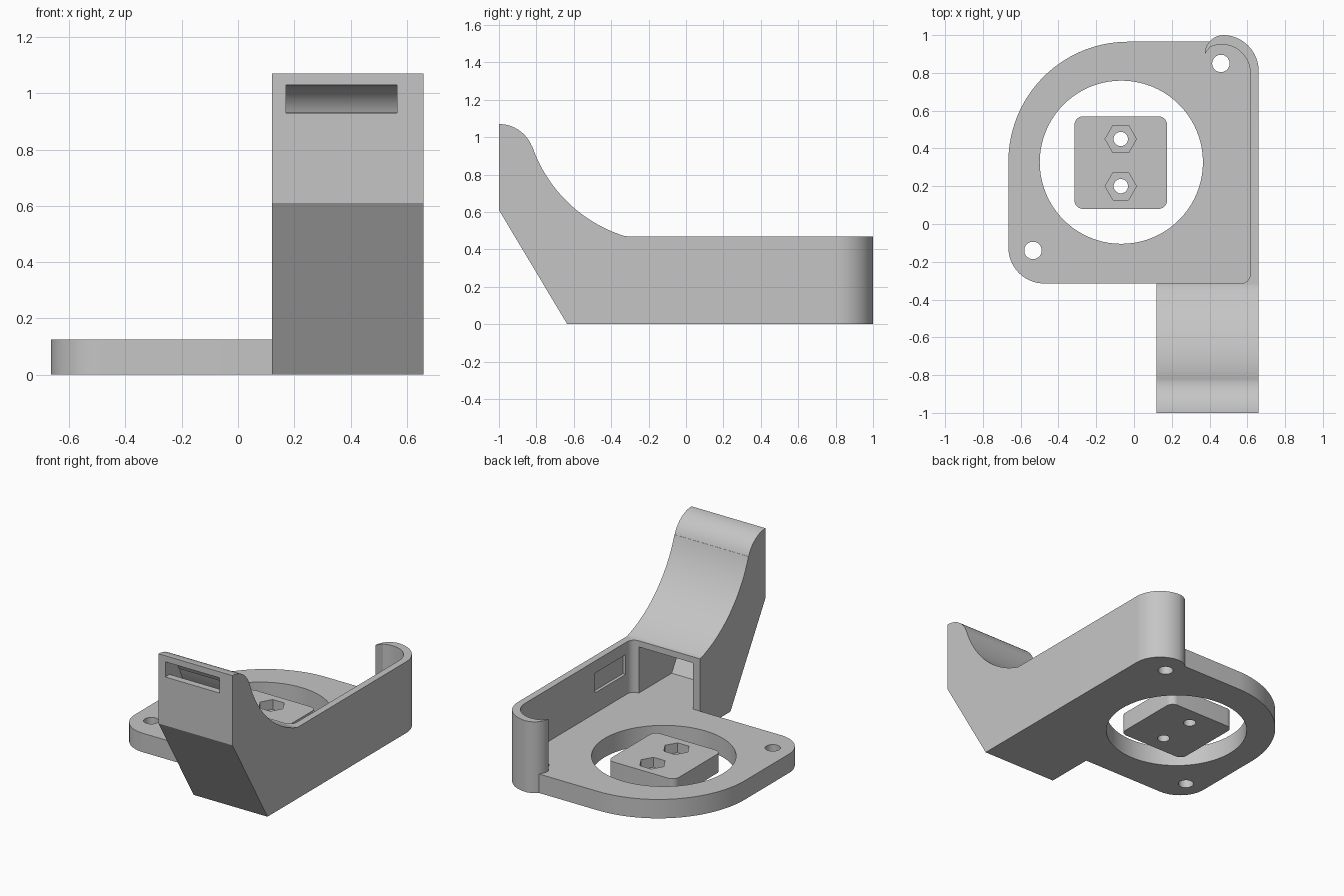
import bpy
import bmesh
from math import sin, cos, radians
from mathutils import Vector

cube = bpy.data.objects.get("Cube")
if cube:
    bpy.data.objects.remove(cube, do_unlink=True)

grey = bpy.data.materials.new("plain grey")
grey.use_nodes = True
grey.diffuse_color = (0.56, 0.56, 0.56, 1)
grey.node_tree.nodes["Principled BSDF"].inputs["Base Color"].default_value = grey.diffuse_color


def arc(cx, cy, r, start, end, steps=20):
    """Points along a circular arc, angles in degrees."""
    angles = [radians(start + (end - start) * i / steps) for i in range(steps + 1)]
    return [(cx + r * cos(a), cy + r * sin(a)) for a in angles]


def circle(cx, cy, r, steps=48):
    return arc(cx, cy, r, 0, 360, steps)[:-1]


def prism(name, outline, low, high, axis="z"):
    """Extrude an outline: xy outline along z, or yz outline along x."""
    bm = bmesh.new()
    place = (lambda p: (p[0], p[1], low)) if axis == "z" else (lambda p: (low, p[0], p[1]))
    face = bm.faces.new([bm.verts.new(place(p)) for p in outline])
    shift = Vector((0, 0, high - low)) if axis == "z" else Vector((high - low, 0, 0))
    made = bmesh.ops.extrude_face_region(bm, geom=[face])["geom"]
    bmesh.ops.translate(bm, vec=shift, verts=[v for v in made if isinstance(v, bmesh.types.BMVert)])
    bmesh.ops.recalc_face_normals(bm, faces=bm.faces)
    mesh = bpy.data.meshes.new(name)
    bm.to_mesh(mesh)
    bm.free()
    mesh.materials.append(grey)
    obj = bpy.data.objects.new(name, mesh)
    bpy.context.collection.objects.link(obj)
    return obj


def combine(target, tool, operation):
    """Apply a boolean and discard the tool."""
    tool.hide_render = True
    mod = target.modifiers.new("combine", "BOOLEAN")
    mod.object = tool
    mod.operation = operation
    mod.solver = "EXACT"
    bpy.context.view_layer.objects.active = target
    bpy.ops.object.modifier_apply(modifier=mod.name)
    bpy.data.objects.remove(tool, do_unlink=True)


def finish(obj):
    bpy.ops.object.select_all(action="DESELECT")
    obj.select_set(True)
    bpy.context.view_layer.objects.active = obj
    bpy.ops.object.shade_smooth_by_angle(angle=radians(25))


PLATE = 0.125   # plate thickness
WALL = 0.47     # side wall height
EDGE = -0.315   # front edge of the plate

# Base plate with one large and two small rounded corners
bracket = prism("duct_bracket", (
    [(0.2, EDGE), (0.2, -0.4), (0.64, -0.4)]
    + arc(0.465, 0.8, 0.165, 0, 90)
    + arc(-0.03, 0.33, 0.635, 90, 180, 40)
    + arc(-0.475, -0.125, 0.19, 180, 270)), 0, PLATE)

# Side wall that curls into a tapered hook at the back
wall = prism("side_wall", (
    [(0.66, -0.32)]
    + arc(0.47, 0.81, 0.19, 0, 90)
    + arc(0.475, 0.9, 0.1, 90, 180)[1:]
    + arc(0.465, 0.8, 0.15, 115, 0)
    + arc(0.565, -0.265, 0.05, 0, -90, 10)
    + [(0.565, -0.32)]), 0, WALL)

# Rising arm: concave back, rounded top, slanted underside
arm = prism("duct_arm", (
    [(EDGE, 0), (EDGE, WALL)]
    + arc(-0.1, 1.2, 0.764, 252.8, 199, 32)
    + arc(-1, 0.88, 0.19, 22, 90, 16)
    + [(-1, 0.61), (-0.635, 0)]), 0.12, 0.66, "x")

combine(bracket, arm, "UNION")
combine(bracket, wall, "UNION")

# Hollow air channel from the plate side to the front slot
channel = prism("channel_cutter", (
    [(-0.3, PLATE)]
    + arc(-0.1, 1.2, 0.8, 255.5, 199.5, 32)
    + arc(-1, 0.88, 0.15, 20, 90, 16)
    + [(-1.05, 1.03), (-1.05, 0.93), (-0.955, 0.93), (-0.955, 0.62), (-0.658, PLATE)]),
    0.17, 0.565, "x")
combine(bracket, channel, "DIFFERENCE")

# Shallow recess on the inside of the side wall
recess = prism("recess_cutter", [(-0.25, 0.26), (0.07, 0.26), (0.07, 0.39), (-0.25, 0.39)],
               0.59, 0.635, "x")
combine(bracket, recess, "DIFFERENCE")

# Large opening and two screw holes
for x, y, r in ((-0.067, 0.327, 0.432), (0.46, 0.85, 0.046), (-0.535, -0.14, 0.046)):
    combine(bracket, prism("hole_cutter", circle(x, y, r, 80), -0.1, 0.2), "DIFFERENCE")
finish(bracket)

# Loose clamp block with hexagonal nut pockets
block = prism("clamp_block", (
    arc(0.13, 0.525, 0.045, 0, 90, 10) + arc(-0.27, 0.525, 0.045, 90, 180, 10)
    + arc(-0.27, 0.125, 0.045, 180, 270, 10) + arc(0.13, 0.125, 0.045, 270, 360, 10)), 0, PLATE)
for y in (0.2, 0.45):
    combine(block, prism("nut_cutter", circle(-0.07, y, 0.083, 6), 0.06, 0.2), "DIFFERENCE")
    combine(block, prism("bolt_cutter", circle(-0.07, y, 0.038, 32), -0.1, 0.1), "DIFFERENCE")
finish(block)
